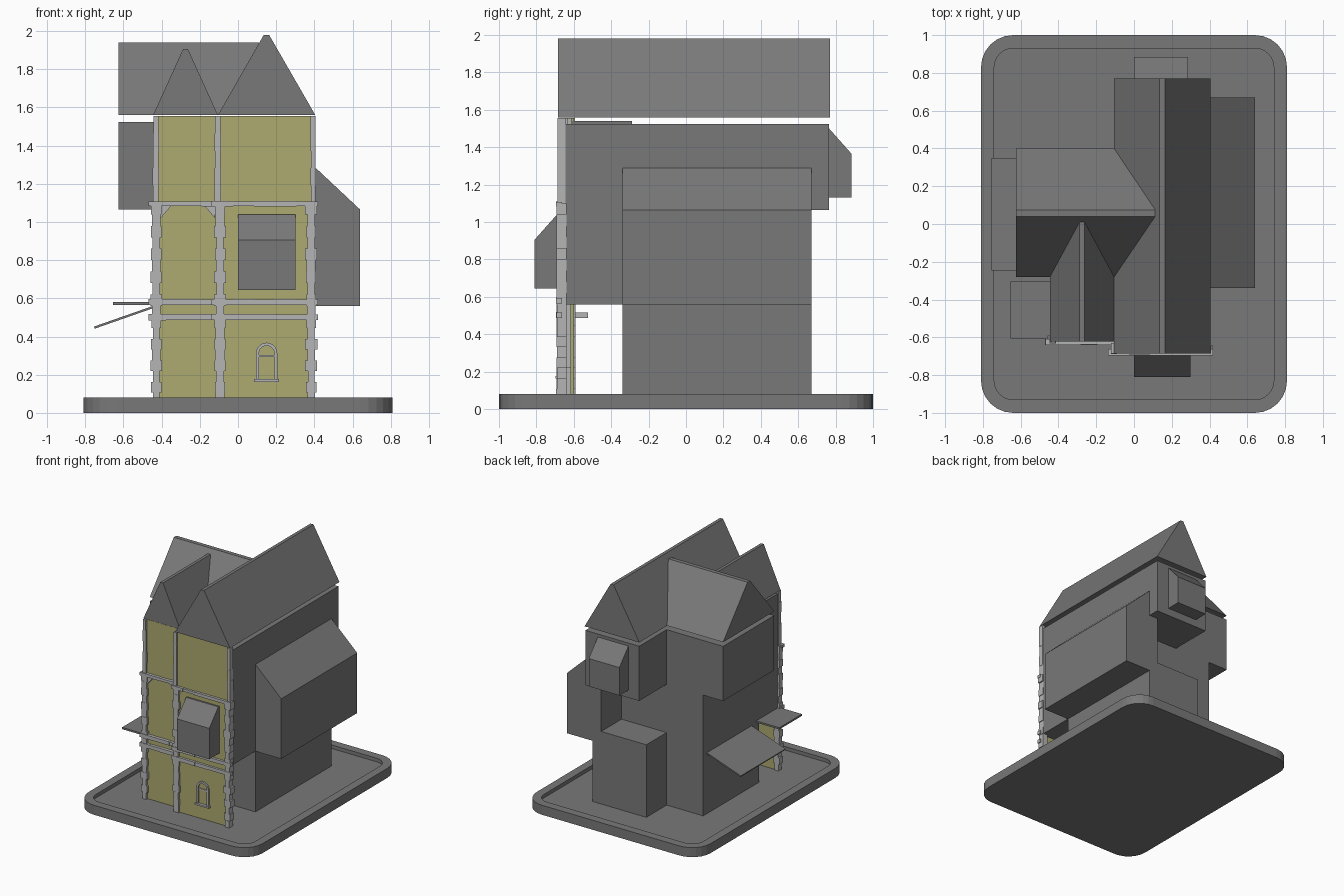
import bpy, bmesh, math, random
from mathutils import Vector

if "Cube" in bpy.data.objects:
    bpy.data.objects.remove(bpy.data.objects["Cube"])
random.seed(4)

def mat(name, c):
    m = bpy.data.materials.new(name)
    m.diffuse_color = (*c, 1)
    m.use_nodes = True
    m.node_tree.nodes["Principled BSDF"].inputs["Base Color"].default_value = m.diffuse_color
    return m

GREY = mat("dark grey", (0.19, 0.19, 0.19))
YELLOW = mat("plaster yellow", (0.42, 0.405, 0.16))
STONE = mat("pale stone", (0.46, 0.46, 0.46))

def finish(name, bm, m):
    bmesh.ops.recalc_face_normals(bm, faces=bm.faces)
    me = bpy.data.meshes.new(name)
    bm.to_mesh(me)
    bm.free()
    me.materials.append(m)
    ob = bpy.data.objects.new(name, me)
    bpy.context.collection.objects.link(ob)
    return ob

def add_box(bm, x, y, z):
    r = bmesh.ops.create_cube(bm, size=1)
    for v in r["verts"]:
        v.co = Vector([(a + b) / 2 + c * (b - a) for (a, b), c in zip((x, y, z), v.co)])

def box(name, x, y, z, m=GREY):
    bm = bmesh.new()
    add_box(bm, x, y, z)
    return finish(name, bm, m)

def add_prism(bm, pts, axis, a, b):
    """Extrude a 2D profile from a to b along x (profile y,z) or y (profile x,z)."""
    put = (lambda p, t: (t, p[0], p[1])) if axis == "x" else (lambda p, t: (p[0], t, p[1]))
    r0, r1 = [[bm.verts.new(put(p, t)) for p in pts] for t in (a, b)]
    bm.faces.new(r0)
    bm.faces.new(r1[::-1])
    for i in range(len(pts)):
        j = (i + 1) % len(pts)
        bm.faces.new((r0[i], r0[j], r1[j], r1[i]))

def prism(name, pts, axis, a, b, m=GREY):
    bm = bmesh.new()
    add_prism(bm, pts, axis, a, b)
    return finish(name, bm, m)

# base tray with rounded corners and a raised rim
def ring(bm, inset, z):
    out, r = [], 0.17 - inset
    for k, (sx, sy) in enumerate(((1, 1), (-1, 1), (-1, -1), (1, -1))):
        for i in range(7):
            a = math.radians(90 * k + 15 * i)
            out.append(bm.verts.new((sx * 0.64 + r * math.cos(a), sy * 0.83 + r * math.sin(a), z)))
    return out

bm = bmesh.new()
rings = [ring(bm, 0, 0), ring(bm, 0, 0.08), ring(bm, 0.07, 0.08), ring(bm, 0.07, 0.05)]
for r0, r1 in zip(rings, rings[1:]):
    for i in range(28):
        j = (i + 1) % 28
        bm.faces.new((r0[i], r0[j], r1[j], r1[i]))
bm.faces.new(rings[0][::-1])
bm.faces.new(rings[3])
finish("base_tray", bm, GREY)

# house body
box("ground_floor", (-0.44, 0.40), (-0.34, 0.40), (0.05, 0.56))
box("rear_ground_block", (-0.10, 0.40), (0.40, 0.67), (0.05, 0.66))
box("upper_floors_right", (-0.10, 0.40), (-0.66, 0.40), (0.56, 1.525))
box("upper_floors_left", (-0.44, -0.10), (-0.60, 0.40), (0.56, 1.525))
box("rear_top_overhang", (-0.10, 0.40), (0.40, 0.765), (1.065, 1.525))
box("left_top_overhang", (-0.625, -0.44), (-0.28, 0.40), (1.065, 1.525))
box("left_eave_slab", (-0.44, -0.10), (-0.61, -0.29), (1.525, 1.54))

# bays with sloping tops
prism("side_bay", [(0.32, 0.56), (0.64, 0.56), (0.64, 1.065), (0.40, 1.29), (0.32, 1.29)], "y", -0.34, 0.67)
prism("front_bay", [(-0.66, 0.645), (-0.81, 0.645), (-0.81, 0.905), (-0.69, 1.04), (-0.66, 1.04)], "x", 0.0, 0.30)
prism("rear_bay", [(0.76, 1.13), (0.885, 1.13), (0.885, 1.365), (0.765, 1.50), (0.76, 1.50)], "x", 0.0, 0.285)

# roofs: flat-ridged gables
def gable(name, lo, hi, r0, r1, top, axis, a, b):
    prism(name, [(lo, 1.56), (hi, 1.56), (r1, top), (r0, top)], axis, a, b)

gable("main_roof", -0.105, 0.405, 0.135, 0.163, 1.98, "y", -0.685, 0.77)
gable("left_wing_roof", -0.28, 0.40, 0.04, 0.075, 1.94, "x", -0.625, 0.11)
gable("front_left_roof", -0.445, -0.105, -0.288, -0.262, 1.905, "y", -0.622, 0.015)

# awnings on the left
prism("sloping_awning", [(-0.44, 0.562), (-0.755, 0.452), (-0.751, 0.441), (-0.44, 0.55)], "y", -0.245, 0.35)
box("flat_awning", (-0.655, -0.44), (-0.605, -0.305), (0.565, 0.58))

# plaster front panels
box("plaster_right", (-0.10, 0.40), (-0.675, -0.66), (0.05, 1.555), YELLOW)
box("plaster_left", (-0.435, -0.10), (-0.615, -0.60), (0.05, 1.555), YELLOW)

# stacked corner stones, uneven in width
def stone_column(name, x0, x1, y0, y1, z0, z1, n, jit):
    bm = bmesh.new()
    h = (z1 - z0) / n
    for i in range(n):
        w = jit * (0.5 if i % 2 else -0.5) + random.uniform(-jit, jit) * 0.5
        d = random.uniform(0, jit) * 0.5
        add_box(bm, (x0 - w, x1 + w), (y0 - d, y1), (z0 + i * h, z0 + (i + 1) * h))
    finish(name, bm, STONE)

for name, xl, xu, y, dl in (("left", (-0.452, -0.405), (-0.445, -0.415), -0.635, 0.045),
                            ("middle", (-0.12, -0.068), (-0.122, -0.09), -0.69, 0.075),
                            ("right", (0.358, 0.408), (0.38, 0.407), -0.69, 0.05)):
    stone_column(name + "_lower_stones", *xl, y, y + dl, 0.05, 0.50, 8, 0.008)
    stone_column(name + "_middle_stones", *xl, y, y + dl, 0.50, 1.10, 10, 0.007)
    stone_column(name + "_upper_stones", *xu, y + 0.004, y + dl * 0.6 + 0.015, 1.10, 1.555, 5, 0.002)

# horizontal stone bands, laid in short blocks
def band(name, x0, x1, y, z0, z1, n):
    bm = bmesh.new()
    w = (x1 - x0) / n
    for i in range(n):
        j = random.uniform(0, 0.003)
        add_box(bm, (x0 + i * w, x0 + (i + 1) * w), (y - j, y + 0.03), (z0 - j, z1 + j))
    finish(name, bm, STONE)

for k, (z0, z1) in enumerate(((0.488, 0.516), (0.567, 0.593), (1.085, 1.106))):
    band(f"left_band_{k}", -0.468, -0.10, -0.638, z0, z1, 4)
    band(f"right_band_{k}", -0.138, 0.418, -0.693, z0, z1, 5)
box("left_band_return", (-0.47, -0.43), (-0.64, -0.525), (0.486, 0.516), STONE)

# corner braces on the left middle panel
for k, (c, s) in enumerate(((-0.405, 1), (-0.12, -1))):
    prism(f"brace_{k}", [(c, 1.09), (c + s * 0.06, 1.09), (c, 1.02)], "y", -0.628, -0.61, STONE)

# arched ground-floor window frame
bm = bmesh.new()
n, ro, ri, cx, cz = 10, 0.056, 0.04, 0.15, 0.312
for i in range(n):
    a, b = math.pi * i / n, math.pi * (i + 1) / n
    add_prism(bm, [(cx + r * math.cos(t), cz + r * math.sin(t))
                   for r, t in ((ri, a), (ro, a), (ro, b), (ri, b))], "y", -0.688, -0.67)
for s in (-1, 1):
    xs = sorted((cx + s * ri, cx + s * ro))
    add_box(bm, xs, (-0.688, -0.67), (0.175, cz))
add_box(bm, (0.11, 0.19), (-0.683, -0.67), (0.292, 0.304))
add_box(bm, (0.085, 0.215), (-0.697, -0.67), (0.163, 0.177))
finish("arched_window_frame", bm, STONE)
